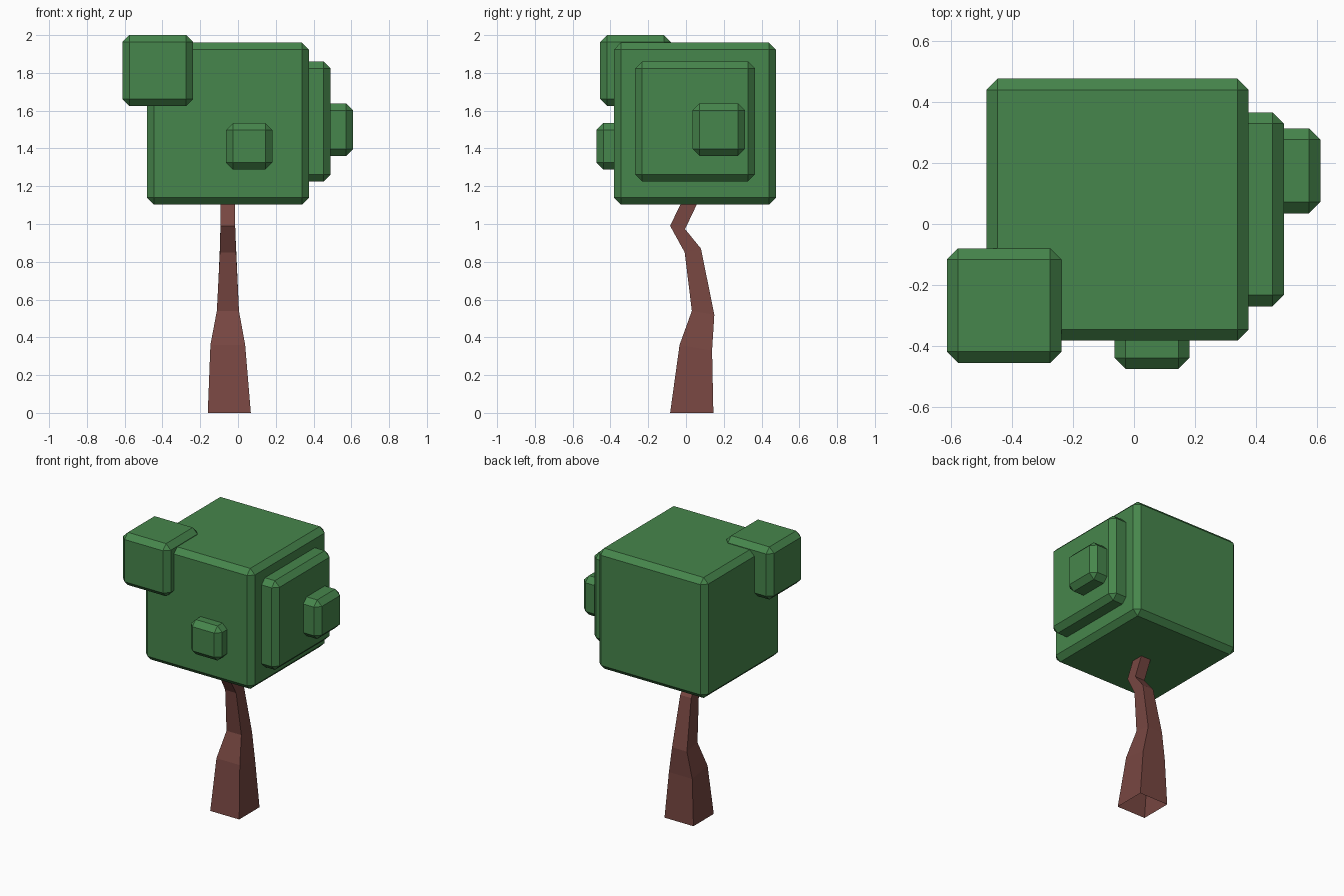
import bpy

if "Cube" in bpy.data.objects:
    bpy.data.objects.remove(bpy.data.objects["Cube"])


def material(name, color):
    m = bpy.data.materials.new(name)
    m.diffuse_color = (*color, 1)
    m.use_nodes = True
    m.node_tree.nodes["Principled BSDF"].inputs["Base Color"].default_value = m.diffuse_color
    return m


green = material("leaf green", (0.062, 0.240, 0.072))
brown = material("bark brown", (0.185, 0.062, 0.053))


def add_mesh(name, verts, faces, mat):
    me = bpy.data.meshes.new(name)
    me.from_pydata(verts, [], faces)
    me.materials.append(mat)
    ob = bpy.data.objects.new(name, me)
    bpy.context.collection.objects.link(ob)
    return ob


def leaf_block(name, center, size, bevel=0.037):
    """Cube with a single-segment chamfer on every edge."""
    bpy.ops.mesh.primitive_cube_add(size=size, location=center)
    ob = bpy.context.object
    ob.name = name
    ob.data.materials.append(green)
    mod = ob.modifiers.new("chamfer", 'BEVEL')
    mod.width = bevel
    mod.segments = 1
    mod.limit_method = 'NONE'


# Foliage: one big block with smaller blocks growing out of it
leaf_block("main_foliage", (-0.054, 0.047, 1.531), 0.858)
leaf_block("corner_foliage", (-0.425, -0.267, 1.813), 0.375)
leaf_block("side_foliage", (0.173, 0.048, 1.543), 0.635)
leaf_block("small_side_foliage", (0.471, 0.174, 1.50), 0.278)
leaf_block("small_front_foliage", (0.059, -0.352, 1.411), 0.246)

# Trunk: square tube, bent in y. Rings: x0, x1, front y, front z, back y, back z
rings = [
    (-0.160, 0.068, -0.084, 0.00, 0.145, 0.00),
    (-0.146, 0.038, -0.034, 0.36, 0.138, 0.33),
    (-0.112, 0.005, 0.031, 0.54, 0.150, 0.52),
    (-0.096, -0.010, -0.007, 0.85, 0.079, 0.87),
    (-0.093, -0.015, -0.084, 0.99, -0.005, 0.973),
    (-0.093, -0.015, -0.005, 1.155, 0.065, 1.12),
]
verts = []
for x0, x1, yf, zf, yb, zb in rings:
    verts += [(x0, yf, zf), (x1, yf, zf), (x1, yb, zb), (x0, yb, zb)]
faces = []
for r in range(len(rings) - 1):
    for i in range(4):
        a, b = r * 4 + i, r * 4 + (i + 1) % 4
        faces.append((a, b, b + 4, a + 4))
add_mesh("trunk", verts, faces, brown)
